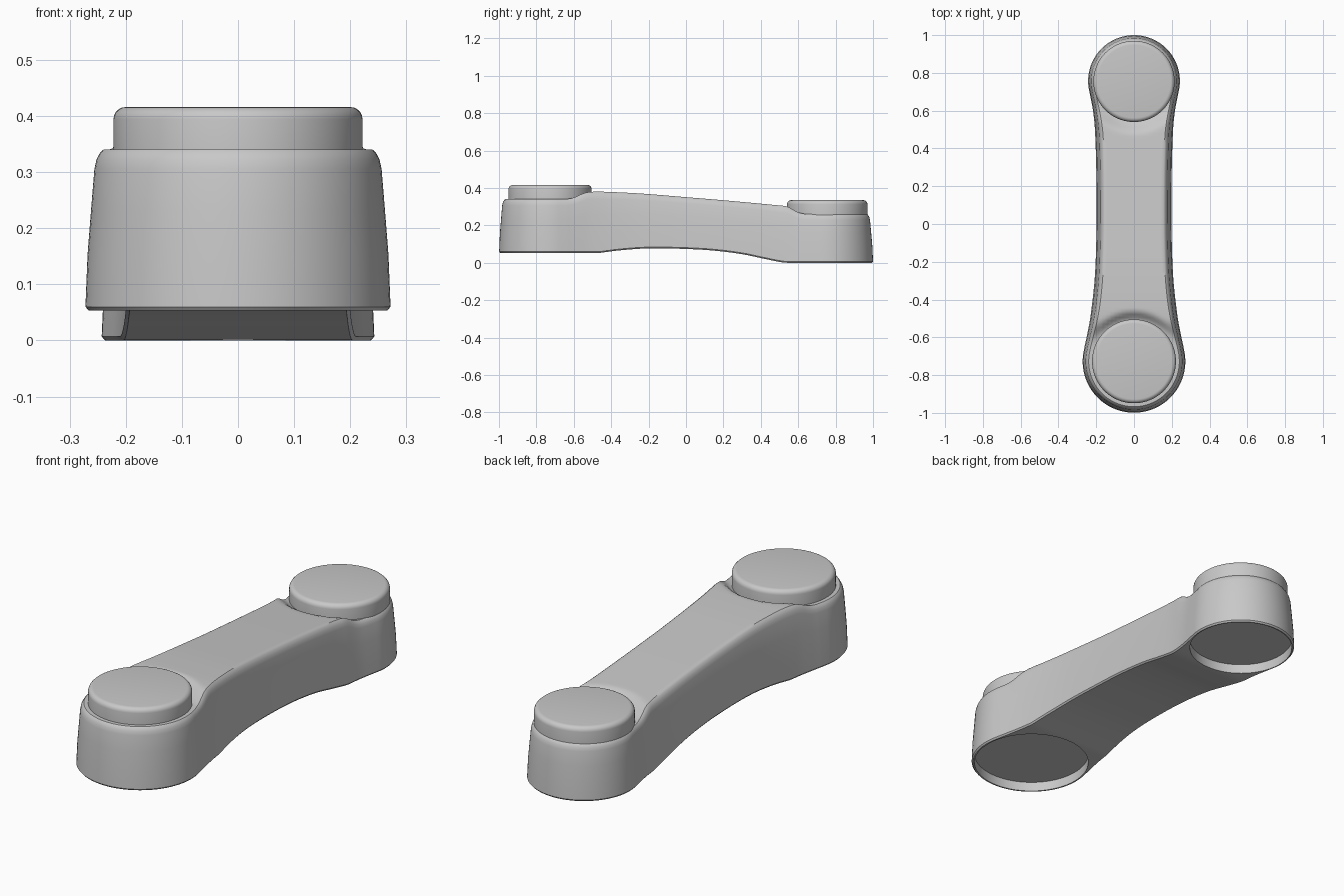
import bpy, bmesh, math

if "Cube" in bpy.data.objects:
    bpy.data.objects.remove(bpy.data.objects["Cube"])

grey = bpy.data.materials.new("plain grey")
grey.diffuse_color = (0.58, 0.58, 0.58, 1)
grey.use_nodes = True
grey.node_tree.nodes["Principled BSDF"].inputs["Base Color"].default_value = grey.diffuse_color

FY, FR = -0.727, 0.272   # front boss centre and radius
BY, BR = 0.757, 0.243    # back boss centre and radius


def smooth(a, b, v):
    t = max(0.0, min(1.0, (v - a) / (b - a)))
    return t * t * (3 - 2 * t)


def curve(pts, y):
    """Smooth interpolation through (y, value) points."""
    if y <= pts[0][0]:
        return pts[0][1]
    if y >= pts[-1][0]:
        return pts[-1][1]
    slope = lambda k: ((pts[min(k + 1, len(pts) - 1)][1] - pts[max(k - 1, 0)][1])
                       / (pts[min(k + 1, len(pts) - 1)][0] - pts[max(k - 1, 0)][0]))
    for k in range(len(pts) - 1):
        (a, va), (b, vb) = pts[k], pts[k + 1]
        if a <= y <= b:
            h, t = b - a, (y - a) / (b - a)
            return (va * (2*t**3 - 3*t**2 + 1) + vb * (3*t**2 - 2*t**3)
                    + slope(k) * h * (t**3 - 2*t**2 + t) + slope(k + 1) * h * (t**3 - t**2))


WAIST = [(-0.72, 0.272), (-0.66, 0.264), (-0.6, 0.251), (-0.5, 0.232), (-0.3, 0.209), (-0.1, 0.2),
         (0.1, 0.198), (0.3, 0.2), (0.5, 0.207), (0.6, 0.217), (0.7, 0.236), (0.75, 0.243)]
ARM_TOP = [(-0.5, 0.38), (-0.44, 0.38), (-0.25, 0.371), (0.0, 0.351), (0.25, 0.33), (0.54, 0.303)]
UNDER = [(-0.46, 0.053), (-0.35, 0.067), (-0.2, 0.077), (0.0, 0.074), (0.15, 0.065),
         (0.3, 0.046), (0.42, 0.021), (0.51, 0.003), (0.54, 0.0)]


def top_z(x, y):
    """Arm top, dropping to the seat around each cap."""
    z = curve(ARM_TOP, y)
    if y < 0:
        k = smooth(0.215, 0.272, math.hypot(x, y - FY)) * smooth(-0.66, -0.5, y)
        return 0.34 + (z - 0.34) * k
    k = smooth(0.2, 0.285, math.hypot(x, y - BY)) * smooth(0.66, 0.53, y) if y < 0.66 else 0
    k = smooth(0.2, 0.285, math.hypot(x, y - BY)) * (1 - smooth(0.53, 0.67, y))
    return 0.26 + (z - 0.26) * k


def outline():
    """Right half of the plan outline, front to back."""
    pts = []
    a_end = math.asin(0.067 / FR)
    for i in range(25):
        a = -math.pi / 2 + (math.pi / 2 + a_end) * i / 24
        pts.append((FR * math.cos(a), FY + FR * math.sin(a)))
    y0, y1 = pts[-1][1], 0.70
    for i in range(1, 80):
        y = y0 + (y1 - y0) * i / 80
        pts.append((curve(WAIST, y), y))
    a0 = math.asin((0.70 - BY) / BR)
    for i in range(25):
        a = a0 + (math.pi / 2 - a0) * i / 24
        pts.append((BR * math.cos(a), BY + BR * math.sin(a)))
    return pts


# Side section: (height fraction, inset fraction)
SIDE = [(0.35, 0.12), (0.62, 0.31), (0.88, 0.5), (0.94, 0.62), (0.982, 0.82), (1.0, 1.0)]
COLS = 20


def section(pts, i):
    x, y = pts[i]
    if i == 0:
        nx, ny = 0, -1
    elif i == len(pts) - 1:
        nx, ny = 0, 1
    else:
        dx, dy = pts[i + 1][0] - pts[i - 1][0], pts[i + 1][1] - pts[i - 1][1]
        d = math.hypot(dx, dy)
        nx, ny = dy / d, -dx / d
    total = 0.032 + 0.01 * smooth(-0.65, -0.4, y) * (1 - smooth(0.45, 0.65, y))
    off = lambda s: (x - nx * s, y - ny * s)
    zb = curve(UNDER, y)
    tx, ty = off(total)
    zt = top_z(tx, ty)
    right = [(*off(0.006), zb), (*off(0.0), zb + 0.007)]
    right += [(*off(total * s), zb + (zt - zb) * h) for h, s in SIDE]
    top = []
    for j in range(1, COLS):
        u = tx * (1 - 2 * j / COLS)
        top.append((u, ty, top_z(u, ty)))
    left = [(-a, b, c) for a, b, c in reversed(right)]
    return right + top + left


def add_object(name, bm):
    me = bpy.data.meshes.new(name)
    bm.to_mesh(me)
    bm.free()
    ob = bpy.data.objects.new(name, me)
    bpy.context.collection.objects.link(ob)
    me.materials.append(grey)
    return ob


def activate(ob):
    bpy.ops.object.select_all(action='DESELECT')
    ob.select_set(True)
    bpy.context.view_layer.objects.active = ob


def disc(name, y, r, z0, z1):
    bm = bmesh.new()
    bmesh.ops.create_cone(bm, cap_ends=True, segments=96, radius1=r, radius2=r, depth=z1 - z0)
    bmesh.ops.translate(bm, verts=bm.verts, vec=(0, y, (z0 + z1) / 2))
    return add_object(name, bm)


# Arm body with both bosses, lofted front to back
bm = bmesh.new()
pts = outline()
rows = [[bm.verts.new(p) for p in section(pts, i)] for i in range(len(pts))]
n = len(rows[0])
for a, b in zip(rows, rows[1:]):
    for j in range(n):
        k = (j + 1) % n
        bm.faces.new((a[j], b[j], b[k], a[k]))
bmesh.ops.remove_doubles(bm, verts=bm.verts, dist=0.00005)
bmesh.ops.recalc_face_normals(bm, faces=bm.faces)
arm = add_object("arm_body", bm)

# Round recesses under both ends
for y, r, z in ((FY, 0.259, 0.053), (BY, 0.232, 0.0)):
    cutter = disc("recess_cutter", y, r, z - 0.1, z + 0.045)
    cutter.hide_render = True
    mod = arm.modifiers.new("recess", 'BOOLEAN')
    mod.operation = 'DIFFERENCE'
    mod.solver = 'EXACT'
    mod.object = cutter
    activate(arm)
    bpy.ops.object.modifier_apply(modifier=mod.name)
    bpy.data.objects.remove(cutter, do_unlink=True)
activate(arm)
bpy.ops.object.shade_smooth_by_angle(angle=math.radians(35))

# Rounded caps on top of both ends
for name, y, r, z0, z1 in (("front_cap", FY, 0.222, 0.25, 0.416), ("back_cap", BY - 0.002, 0.215, 0.18, 0.335)):
    cap = disc(name, y, r, z0, z1)
    bev = cap.modifiers.new("round", 'BEVEL')
    bev.width = 0.022
    bev.segments = 5
    bev.limit_method = 'ANGLE'
    bev.angle_limit = math.radians(40)
    activate(cap)
    bpy.ops.object.modifier_apply(modifier=bev.name)
    bpy.ops.object.shade_smooth_by_angle(angle=math.radians(35))
